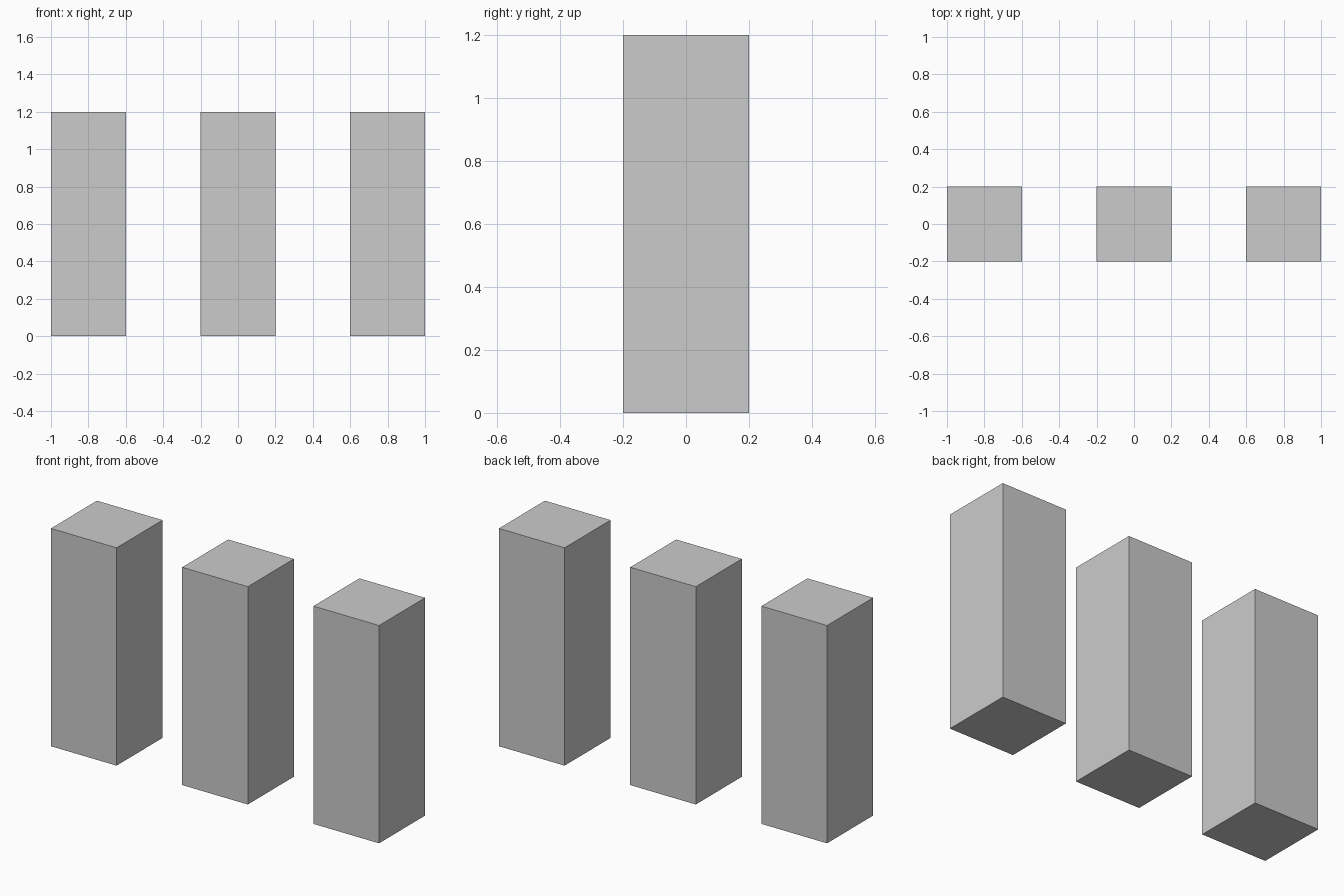
import bpy

if "Cube" in bpy.data.objects:
    bpy.data.objects.remove(bpy.data.objects["Cube"])

WIDTH, HEIGHT, SPACING = 0.4, 1.2, 0.8


def add_pillar(name, x):
    """Square pillar standing on the ground."""
    bpy.ops.mesh.primitive_cube_add(size=1, location=(x, 0, HEIGHT / 2))
    pillar = bpy.context.object
    pillar.name = name
    pillar.scale = (WIDTH, WIDTH, HEIGHT)
    bpy.ops.object.transform_apply(location=False, rotation=False, scale=True)


# Row of three identical pillars
for i, name in enumerate(("left_pillar", "middle_pillar", "right_pillar")):
    add_pillar(name, (i - 1) * SPACING)
